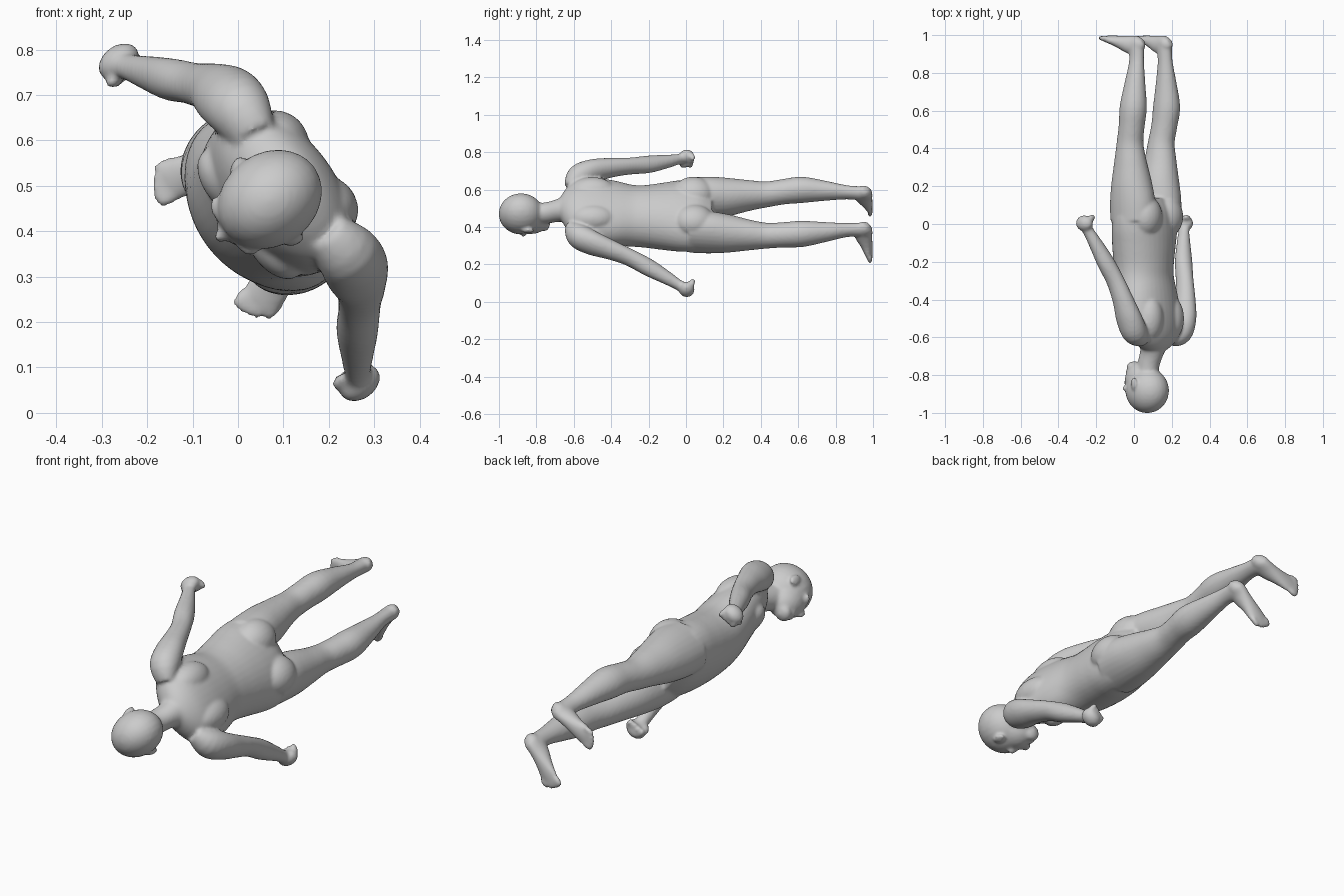
import bpy, bmesh
from math import sin, cos, pi
from mathutils import Vector, Matrix

# body frame: a = sideways, b = forward, h = up; figure lies with head at -y
TO_WORLD = Matrix(((0.6, -0.8, 0, 0.07), (0, 0, -1, 0), (-0.8, -0.6, 0, 0.47), (0, 0, 0, 1)))
bm = bmesh.new()


def spline(p, t):
    i = min(int(t), len(p) - 2)
    f = t - i
    p0, p1, p2, p3 = (Vector(p[max(0, min(len(p) - 1, i + k))]) for k in (-1, 0, 1, 2))
    return 0.5 * (2 * p1 + (p2 - p0) * f + (2 * p0 - 5 * p1 + 4 * p2 - p3) * f * f
                  + (3 * p1 - p0 - 3 * p2 + p3) * f ** 3)


def tube(sections, side=1, n=28, sub=4):
    """Loft of ellipses along a smooth path: (a, b, h, half width, half depth)."""
    count = (len(sections) - 1) * sub
    samples = [spline(sections, k / sub) for k in range(count + 1)]
    rings = []
    for k, s in enumerate(samples):
        q, r = samples[min(k + 1, count)], samples[max(k - 1, 0)]
        t = (Vector(q[:3]) - Vector(r[:3])).normalized()
        v = t.cross(Vector((1, 0, 0))).normalized()
        u = v.cross(t)
        ring = []
        for j in range(n):
            w = 2 * pi * j / n
            c = Vector(s[:3]) + u * s[3] * cos(w) + v * s[4] * sin(w)
            c.x *= side
            ring.append(bm.verts.new(c))
        rings.append(ring)
    for p, q in zip(rings, rings[1:]):
        for j in range(n):
            bm.faces.new((p[j], p[(j + 1) % n], q[(j + 1) % n], q[j]))
    bm.faces.new(rings[0])
    bm.faces.new(rings[-1])


def blob(c, r, rot=0, axis='Z', side=1):
    m = Matrix.Translation((c[0] * side, c[1], c[2])) @ Matrix.Rotation(rot * side, 4, axis) @ Matrix.Diagonal((*r, 1))
    bmesh.ops.create_uvsphere(bm, u_segments=24, v_segments=16, radius=1, matrix=m)


# torso and neck
tube([(0, -.05, .67, .065, .05), (0, -.05, .635, .13, .08), (0, -.045, .58, .185, .105),
      (0, -.03, .5, .2, .122), (0, -.008, .4, .195, .132), (0, .015, .3, .178, .14),
      (0, .022, .22, .178, .146), (0, .022, .12, .195, .15), (0, .018, .02, .213, .146),
      (0, .012, -.07, .21, .13), (0, .01, -.14, .16, .09)], n=40)
tube([(0, .005, .82, .056, .062), (0, -.01, .74, .055, .06), (0, -.03, .68, .06, .064),
      (0, -.045, .62, .09, .075)])

# head, jaw and nose
blob((0, 0, .882), (.103, .122, .119))
blob((0, .045, .83), (.078, .086, .1))
blob((0, .085, .757), (.042, .042, .03))
blob((0, .126, .835), (.014, .024, .032), -.35, 'X')
blob((0, .118, .783), (.03, .014, .014))

for s in (1, -1):
    # ears, cheekbones and brow
    blob((.104, .012, .845), (.011, .023, .034), .35, 'Z', s)
    blob((.04, .1, .87), (.04, .022, .014), 0, 'Z', s)
    # chest, shoulder blades and buttocks
    blob((.088, .052, .465), (.085, .052, .07), 0, 'Z', s)
    blob((.09, -.085, .5), (.075, .072, .12), 0, 'Z', s)
    blob((.092, -.06, -.04), (.092, .085, .11), 0, 'Z', s)
    # arms
    tube([(.13, -.055, .61, .04, .05), (.195, -.065, .575, .066, .07), (.24, -.06, .5, .06, .073),
          (.275, -.045, .4, .05, .058), (.306, -.018, .3, .043, .05), (.345, .018, .2, .047, .046),
          (.39, .052, .1, .036, .036), (.42, .073, .04, .027, .031), (.435, .082, .01, .03, .034)], s)
    # fists with thumb
    blob((.442, .084, -.004), (.036, .05, .042), 0, 'Z', s)
    for k in range(4):
        blob((.422, .05 + .023 * k, -.032 + .004 * k), (.026, .013, .017), -.3, 'Y', s)
    blob((.415, .115, .006), (.015, .019, .032), .4, 'X', s)
    # legs
    tube([(.112, .01, -.02, .1, .13), (.116, .01, -.12, .103, .128), (.122, .012, -.22, .098, .112),
          (.132, .012, -.33, .08, .09), (.138, .01, -.43, .067, .073), (.144, -.005, -.52, .066, .07),
          (.147, -.018, -.62, .068, .074), (.138, -.022, -.74, .052, .058),
          (.126, -.024, -.86, .035, .042), (.122, -.02, -.94, .035, .044)], s)
    # feet and toes
    tube([(.117, -.063, -.965, .018, .02), (.12, -.04, -.955, .034, .042), (.127, .01, -.948, .034, .05),
          (.143, .075, -.964, .039, .034), (.158, .125, -.976, .046, .022),
          (.164, .158, -.982, .044, .015)], s)
    for k in range(5):
        blob((.136 + .0165 * k, .178 - .0025 * k * k, -.984), (.014 if k == 0 else .0095, .028, .014),
             -.2, 'Z', s)

# fuse everything into one smooth skin
bmesh.ops.recalc_face_normals(bm, faces=bm.faces)
bm.transform(TO_WORLD)
mesh = bpy.data.meshes.new("body")
bm.to_mesh(mesh)
bm.free()
body = bpy.data.objects.new("body", mesh)
bpy.context.collection.objects.link(body)
remesh = body.modifiers.new("fuse", 'REMESH')
remesh.mode = 'VOXEL'
remesh.voxel_size = .008
remesh.use_smooth_shade = True
soften = body.modifiers.new("soften", 'SMOOTH')
soften.factor = .5
soften.iterations = 6
